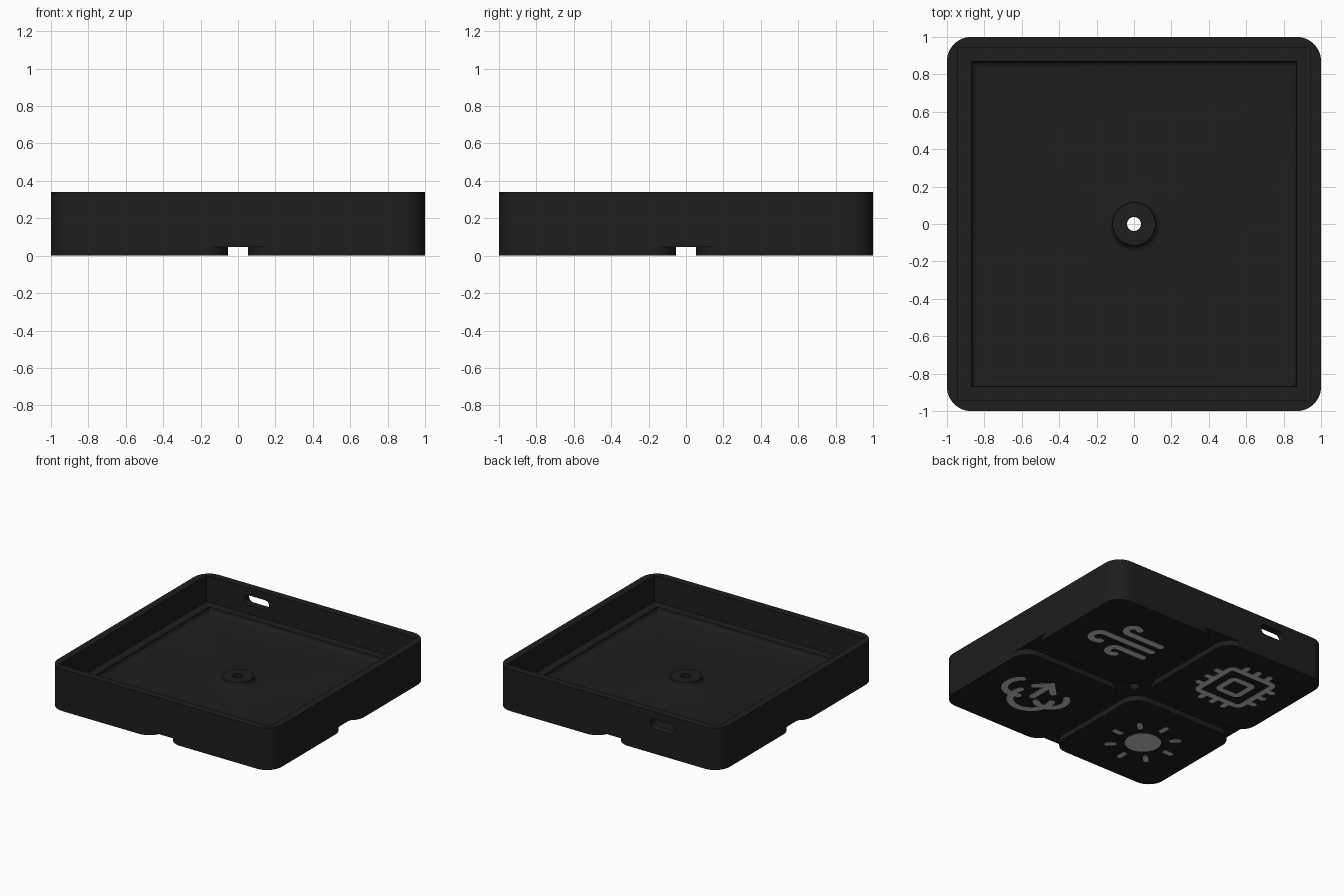
import bpy, bmesh, math
from mathutils import Vector

if "Cube" in bpy.data.objects:
    bpy.data.objects.remove(bpy.data.objects["Cube"])

PAD = 0.527      # pad centre offset
BASE = 0.047     # underside of the tray, top of the pads
UNIT = 0.64 / 24 # icon grid unit


def material(name, c):
    m = bpy.data.materials.new(name)
    m.diffuse_color = (c, c, c, 1)
    m.use_nodes = True
    m.node_tree.nodes["Principled BSDF"].inputs["Base Color"].default_value = m.diffuse_color
    return m


BLACK = material("matte black", 0.0122)
GREY = material("light grey", 0.56)


def finish(bm, name, mat):
    bmesh.ops.recalc_face_normals(bm, faces=bm.faces)
    me = bpy.data.meshes.new(name)
    bm.to_mesh(me)
    bm.free()
    ob = bpy.data.objects.new(name, me)
    bpy.context.collection.objects.link(ob)
    me.materials.append(mat)
    return ob


def arc(cx, cy, r, a0, a1, n=16):
    return [(cx + r * math.cos(math.radians(a0 + (a1 - a0) * i / n)),
             cy + r * math.sin(math.radians(a0 + (a1 - a0) * i / n))) for i in range(n + 1)]


def circle(r, n=48):
    return arc(0, 0, r, 0, 360, n)[:-1]


def rounded(hx, hy, r):
    if r == 0:
        return [(hx, hy), (-hx, hy), (-hx, -hy), (hx, -hy)]
    pts = []
    for k, (sx, sy) in enumerate([(1, 1), (-1, 1), (-1, -1), (1, -1)]):
        pts += arc(sx * (hx - r), sy * (hy - r), r, 90 * k, 90 * k + 90, 12)
    return pts


def loft(name, rings, at=(0, 0)):
    """Closed solid through (outline, height) rings."""
    bm = bmesh.new()
    rows = [[bm.verts.new((x + at[0], y + at[1], z)) for x, y in pts] for pts, z in rings]
    for a, b in zip(rows, rows[1:]):
        for i in range(len(a)):
            bm.faces.new((a[i - 1], a[i], b[i], b[i - 1]))
    bm.faces.new(rows[0])
    bm.faces.new(rows[-1])
    return finish(bm, name, BLACK)


def prism(name, pts, z0, z1, at=(0, 0)):
    return loft(name, [(pts, z0), (pts, z1)], at)


def combine(target, other, op):
    mod = target.modifiers.new(op, 'BOOLEAN')
    mod.operation, mod.solver, mod.object = op, 'EXACT', other
    bpy.context.view_layer.objects.active = target
    bpy.ops.object.modifier_apply(modifier=mod.name)
    bpy.data.objects.remove(other)


# Tray shell: rounded block, hollowed in two steps to leave a ledge
FLOOR, FIL = 0.095, 0.033
tray = prism("tray", rounded(1, 1, 0.13), BASE, 0.34)
combine(tray, prism("cavity", rounded(0.94, 0.94, 0), 0.13, 0.5), 'DIFFERENCE')

# Floor recess with a filleted foot
curve = [(FIL * (1 - math.sin(t)), FIL * (1 - math.cos(t)))
         for t in (math.pi / 2 * i / 5 for i in range(6))]
rings = [(rounded(0.87 - d, 0.87 - d, 0), FLOOR + h) for d, h in curve]
rings.append((rounded(0.87, 0.87, 0), 0.2))
combine(tray, loft("floor_recess", rings), 'DIFFERENCE')

# Screw boss with a flared foot and a through hole
rings = [(circle(0.115 + FIL), FLOOR - 0.015)]
rings += [(circle(0.115 + d), FLOOR + h) for d, h in curve]
rings.append((circle(0.115), 0.14))
combine(tray, loft("boss", rings), 'UNION')
combine(tray, prism("hole", circle(0.037, 32), 0, 0.3), 'DIFFERENCE')

# Cable slot in the back wall
slot = prism("slot", rounded(0.11, 0.04, 0.037), -0.1, 0.1)
slot.rotation_euler = (math.radians(90), 0, 0)
slot.location = (-0.49, 0.98, 0.24)
bpy.context.view_layer.update()
combine(tray, slot, 'DIFFERENCE')

# Four key pads under the tray, leaving a cross-shaped groove
pads = []
for sx in (-1, 1):
    for sy in (-1, 1):
        pads.append(prism("key_pad", rounded(0.473, 0.473, 0.13), 0.002, BASE,
                          at=(sx * PAD, sy * PAD)))

for ob in [tray] + pads:
    bpy.ops.object.select_all(action='DESELECT')
    ob.select_set(True)
    bpy.context.view_layer.objects.active = ob
    bpy.ops.object.shade_smooth_by_angle(angle=math.radians(30))


def stroke(bm, pts, half, closed=False):
    """Flat ribbon along a path, with mitred joints and round caps."""
    P = [Vector(p) for p in pts]
    n = len(P)
    rows = []
    for i, p in enumerate(P):
        a = (p - P[i - 1]).normalized() if i or closed else None
        b = (P[(i + 1) % n] - p).normalized() if i < n - 1 or closed else None
        a, b = a or b, b or a
        t = (a + b).normalized()
        off = Vector((-t.y, t.x)) * half / max(0.4, t.dot(a))
        rows.append([bm.verts.new((*(p + off), 0)), bm.verts.new((*(p - off), 0))])
    for i in range(n if closed else n - 1):
        (a, b), (c, d) = rows[i], rows[(i + 1) % n]
        bm.faces.new((a, b, d, c))
    if not closed:
        for p, q, row in ((P[0], P[1], rows[0]), (P[-1], P[-2], rows[-1][::-1])):
            d = math.degrees(math.atan2(q.y - p.y, q.x - p.x))
            cap = arc(p.x, p.y, half, d + 90, d + 270, 8)[1:-1]
            bm.faces.new([row[0]] + [bm.verts.new((x, y, 0)) for x, y in cap] + [row[1]])


def icon(name, sx, sy, paths, fills=(), scale=1.0, half=0.95):
    """Paths are on a 24-unit grid centred on 12, 12."""
    bm = bmesh.new()
    k = UNIT * scale
    conv = lambda pts: [((x - 12) * k, (y - 12) * k) for x, y in pts]
    for pts, closed in paths:
        stroke(bm, conv(pts), half * UNIT, closed)
    for pts in fills:
        bm.faces.new([bm.verts.new((x, y, 0)) for x, y in conv(pts)])
    bmesh.ops.recalc_face_normals(bm, faces=bm.faces)
    ext = bmesh.ops.extrude_face_region(bm, geom=bm.faces[:])
    bmesh.ops.translate(bm, vec=(0, 0, 0.004),
                        verts=[v for v in ext["geom"] if isinstance(v, bmesh.types.BMVert)])
    ob = finish(bm, name, GREY)
    ob.location = (sx * PAD, sy * PAD, 0)


# Sun: filled disc and eight rays
rays = []
for k in range(8):
    c, s = math.cos(k * math.pi / 4), math.sin(k * math.pi / 4)
    rays.append(([(12 + 8 * c, 12 + 8 * s), (12 + 9.9 * c, 12 + 9.9 * s)], False))
icon("sun_icon", -1, -1, rays, [arc(12, 12, 5, 0, 360, 40)[:-1]], half=0.75)

# Chip: two soft square rings and three short pins on each side
square = lambda h, r: [(12 + x, 12 + y) for x, y in rounded(h, h, r)]
chip = [(square(7.6, 1.5), True), (square(3.4, 1), True)]
for o in (8, 12, 16):
    for a, b in ((2.1, 4), (20, 21.9)):
        chip += [([(o, a), (o, b)], False), ([(a, o), (b, o)], False)]
icon("chip_icon", -1, 1, chip, half=0.85)

# Wind: three lines with curled ends
icon("wind_icon", 1, 1, [
    (arc(11, 6, 2, -135, 90) + [(2, 8)], False),
    (arc(19.5, 9.5, 2.5, -135, 90) + [(2, 12)], False),
    (arc(14, 18, 2, 135, -90) + [(2, 16)], False)], scale=0.95)

# Cloud of three overlapping arcs, with an arrow
icon("cloud_icon", 1, -1, [
    (arc(18, 14, 4.8, 54.8, -120), False),
    (arc(11.5, 10.8, 6.2, 20, -200, 28), False),
    (arc(6.5, 13.8, 4.5, -50, -230), False),
    ([(8.5, 17), (12, 20.5), (15.5, 17)], False),
    ([(12, 12), (12, 20.5)], False)], scale=0.95)
